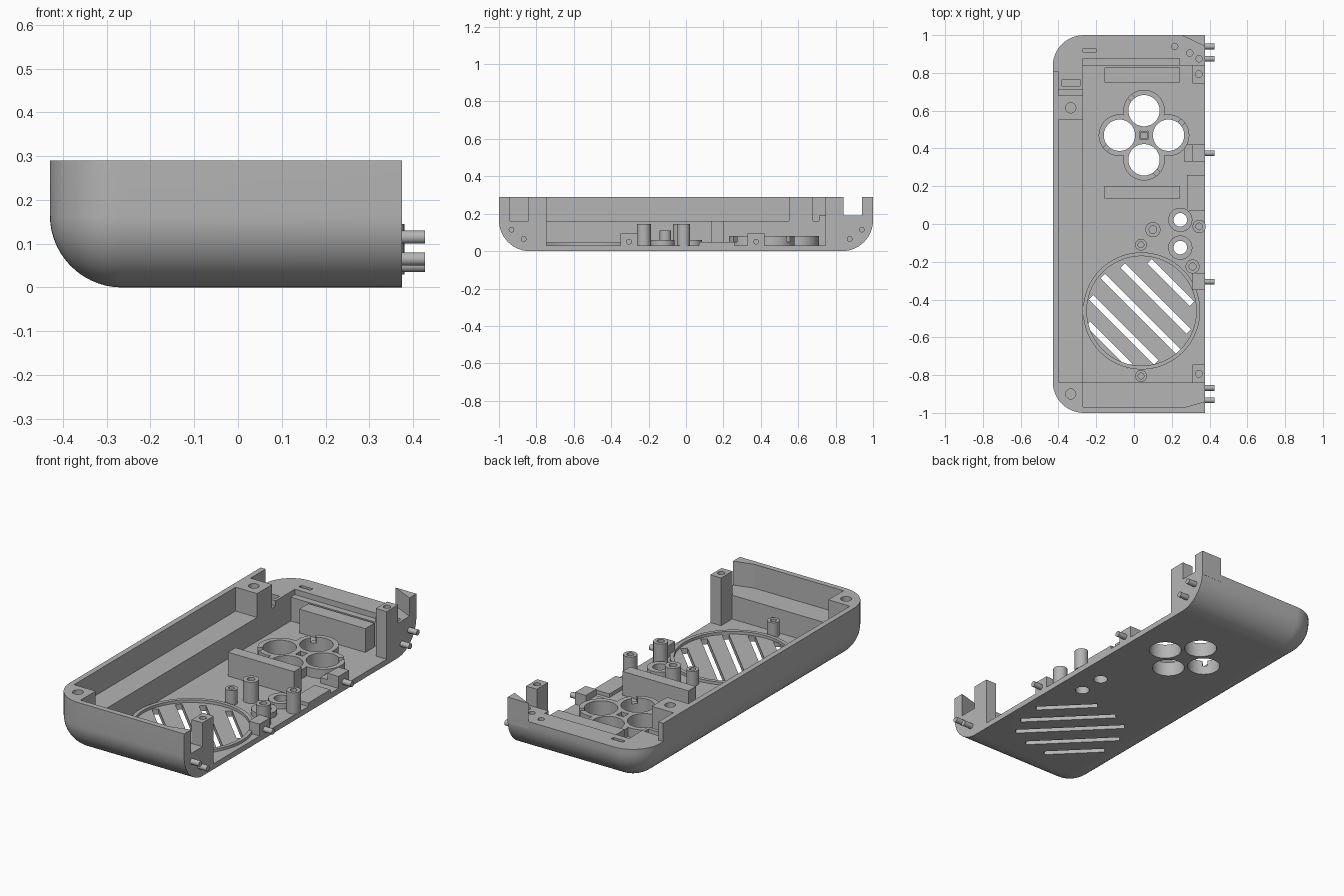
import bpy, bmesh
from math import sin, cos, pi, radians
from mathutils import Matrix, Vector

old = bpy.data.objects.get("Cube")
if old:
    bpy.data.objects.remove(old)

grey = bpy.data.materials.new("plain grey")
grey.use_nodes = True
COLOUR = (0.46, 0.46, 0.46, 1)
grey.diffuse_color = COLOUR
grey.node_tree.nodes["Principled BSDF"].inputs["Base Color"].default_value = COLOUR

XL, XR, R, TOP, FLOOR, SHELF, LEDGE = -0.43, 0.375, 0.165, 0.29, 0.03, 0.16, 0.19


def finish(name, bm):
    bmesh.ops.recalc_face_normals(bm, faces=bm.faces)
    mesh = bpy.data.meshes.new(name)
    bm.to_mesh(mesh)
    bm.free()
    mesh.materials.append(grey)
    ob = bpy.data.objects.new(name, mesh)
    bpy.context.collection.objects.link(ob)
    return ob


def box(name, x0, x1, y0, y1, z0, z1, turn=0):
    bm = bmesh.new()
    size = Matrix.Diagonal((x1 - x0, y1 - y0, z1 - z0, 1))
    place = Matrix.Translation(((x0 + x1) / 2, (y0 + y1) / 2, (z0 + z1) / 2))
    bmesh.ops.create_cube(bm, size=1, matrix=place @ Matrix.Rotation(turn, 4, 'Z') @ size)
    return finish(name, bm)


def rod(name, x, y, r, z0, z1, sides=32):
    bm = bmesh.new()
    bmesh.ops.create_cone(bm, cap_ends=True, segments=sides, radius1=r, radius2=r,
                          depth=z1 - z0, matrix=Matrix.Translation((x, y, (z0 + z1) / 2)))
    return finish(name, bm)


def prism(name, points, z0, z1):
    bm = bmesh.new()
    face = bm.faces.new([bm.verts.new((x, y, z0)) for x, y in points])
    new = bmesh.ops.extrude_face_region(bm, geom=[face])["geom"]
    bmesh.ops.translate(bm, vec=(0, 0, z1 - z0),
                        verts=[v for v in new if isinstance(v, bmesh.types.BMVert)])
    return finish(name, bm)


def combine(target, tool, how='DIFFERENCE', keep=False):
    mod = target.modifiers.new("join", 'BOOLEAN')
    mod.operation, mod.solver, mod.object = how, 'EXACT', tool
    bpy.context.view_layer.objects.active = target
    bpy.ops.object.modifier_apply(modifier=mod.name)
    if not keep:
        bpy.data.objects.remove(tool)


def tube(name, x, y, r_out, r_in, z1, z0=FLOOR, sides=32):
    ob = rod(name, x, y, r_out, z0, z1, sides)
    combine(ob, rod("bore", x, y, r_in, -1, 1, sides))
    return ob


# Outer half shell: stacked outlines with rounded lower edge and corners
bm = bmesh.new()
N = 14
levels = [(R * (1 - sin(i * pi / 2 / N)), R * (1 - cos(i * pi / 2 / N))) for i in range(N + 1)]
rings = []
for inset, z in levels + [(0, TOP)]:
    r = R - inset
    outline = [(XR, -1 + inset)]
    for cy, start in ((-1 + R, 1.5 * pi), (1 - R, pi)):
        for i in range(N + 1):
            a = start - i * pi / 2 / N
            outline.append((XL + R + r * cos(a), cy + r * sin(a)))
    outline.append((XR, 1 - inset))
    rings.append([bm.verts.new((x, y, z)) for x, y in outline])
for low, high in zip(rings, rings[1:]):
    for i in range(len(low)):
        j = (i + 1) % len(low)
        bm.faces.new((low[i], low[j], high[j], high[i]))
bm.faces.new(rings[0])
bm.faces.new(rings[-1])
bmesh.ops.remove_doubles(bm, verts=bm.verts, dist=1e-5)
shell = finish("shell", bm)

# Hollow interior, side shelf, front shelf, lowered back and its step
for cutter in [
    (-0.27, 1, -0.84, 0.84, FLOOR, 1),
    (-0.40, -0.2, -0.84, 0.55, SHELF, 1),
    (-0.27, 1, -0.97, -0.8, SHELF, 1),
    (-1, 1, 0.81, 2, LEDGE, 1),
    (-0.40, -0.2, 0.68, 0.9, LEDGE, 1),
    (-0.40, -0.2, 0.68, 0.71, SHELF, 1),
    (-0.27, 0.24, 0.8, 0.875, SHELF, 1),
    (-0.38, -0.285, 0.73, 0.765, 0.13, 1),
    (-0.27, -0.2, 0.91, 0.93, 0.15, 1),
]:
    combine(shell, box("cutter", *cutter))

# Screw holes in the corner blocks and the back ledge
for x, y, r in [(-0.335, 0.615, 0.027), (-0.335, -0.9, 0.027),
                (0.215, 0.94, 0.017), (0.295, 0.905, 0.017), (0.345, 0.875, 0.017)]:
    combine(shell, rod("cutter", x, y, r, 0.13, 1))

# Speaker slits
for ax, ay, bx, by in [(0.08, -0.2, 0.31, -0.42), (-0.06, -0.22, 0.29, -0.57),
                       (-0.17, -0.28, 0.24, -0.67), (-0.23, -0.39, 0.12, -0.73),
                       (-0.245, -0.53, -0.02, -0.75)]:
    a, b = Vector((ax, ay)), Vector((bx, by))
    m, h = (a + b) / 2, (b - a).length / 2
    combine(shell, box("cutter", m.x - h, m.x + h, m.y - 0.017, m.y + 0.017, -1, 0.1, radians(-45)))

# Direction buttons: four joined collars with through holes and side notches
PX, PY, STEP = 0.053, 0.47, 0.13
spots = [(PX, PY + STEP), (PX + STEP, PY), (PX, PY - STEP), (PX - STEP, PY)]
collar = rod("direction_collar", *spots[0], 0.11, FLOOR, 0.08, 48)
for x, y in spots[1:]:
    combine(collar, rod("collar", x, y, 0.11, FLOOR, 0.08, 48), 'UNION')
for x, y in spots:
    hole = rod("cutter", x, y, 0.083, -1, 1, 48)
    combine(shell, hole, keep=True)
    combine(collar, hole)
for (x, y), (dx, dy) in zip(spots, [(-1, 1), (1, 1), (1, -1), (-1, -1)]):
    cx, cy = x + dx * 0.07, y + dy * 0.07
    combine(collar, box("cutter", cx - 0.03, cx + 0.03, cy - 0.014, cy + 0.014, 0.05, 1,
                        radians(45 * dx * dy)))
box("direction_pivot", PX - 0.018, PX + 0.018, PY - 0.018, PY + 0.018, 0.02, 0.06)

# Small button collars
for i, y in enumerate((0.022, -0.125)):
    combine(shell, rod("cutter", 0.245, y, 0.036, -1, 0.1))
    tube(f"button_collar_{i + 1}", 0.245, y, 0.064, 0.036, 0.06)

# Speaker rim and hollow standoffs
tube("speaker_rim", 0.04, -0.46, 0.31, 0.29, 0.045, sides=72)
for i, (x, y, r, top) in enumerate([(0.10, -0.03, 0.04, 0.145), (0.345, -0.013, 0.035, 0.145),
                                    (0.31, -0.225, 0.037, 0.145), (0.037, -0.11, 0.031, 0.11),
                                    (0.037, -0.805, 0.031, 0.11)]):
    tube(f"standoff_{i + 1}", x, y, r, r * 0.5, top)

# Cross ribs, edge plate and pin blocks
box("back_rib", -0.155, 0.243, 0.75, 0.828, 0.02, SHELF)
box("middle_rib", -0.155, 0.243, 0.135, 0.2, 0.02, SHELF)
box("edge_plate", 0.28, XR, 0.07, 0.26, 0.02, 0.05)
box("back_pin_block", 0.31, XR, 0.33, 0.42, 0.02, 0.095)
box("back_pin_step", 0.265, 0.31, 0.33, 0.42, 0.02, 0.06)
box("front_pin_block", 0.31, XR, -0.35, -0.26, 0.02, 0.095)

# Corner posts and wedges on the open side
for side, word in ((1, "back"), (-1, "front")):
    y0, y1 = sorted((side * 0.745, side * 0.842))
    post = box(f"{word}_post", 0.31, XR, y0, y1, 0.02, TOP)
    combine(post, rod("cutter", 0.343, side * 0.793, 0.018, 0.2, 1))
    edge = 1 if side > 0 else 0.975
    prism(f"{word}_wedge", [(0.25, side * edge), (XR, side * edge), (XR, side * 0.94)],
          0.15, TOP)

# Locating pins
for i, (y, z, r) in enumerate([(0.94, 0.115, 0.015), (0.875, 0.065, 0.015), (0.375, 0.05, 0.015),
                               (-0.305, 0.05, 0.015), (-0.868, 0.065, 0.015), (-0.933, 0.115, 0.015)]):
    pin = rod(f"pin_{i + 1}", 0, 0, r, -0.04, 0.04, 20)
    pin.data.transform(Matrix.Translation((0.387, y, z)) @ Matrix.Rotation(pi / 2, 4, 'Y'))

# Smooth the rounded surfaces, keep the edges crisp
bpy.ops.object.select_all(action='DESELECT')
for ob in bpy.context.collection.objects:
    if ob.type == 'MESH' and grey.name in ob.data.materials:
        ob.select_set(True)
        bpy.context.view_layer.objects.active = ob
bpy.ops.object.shade_smooth_by_angle(angle=radians(30))
